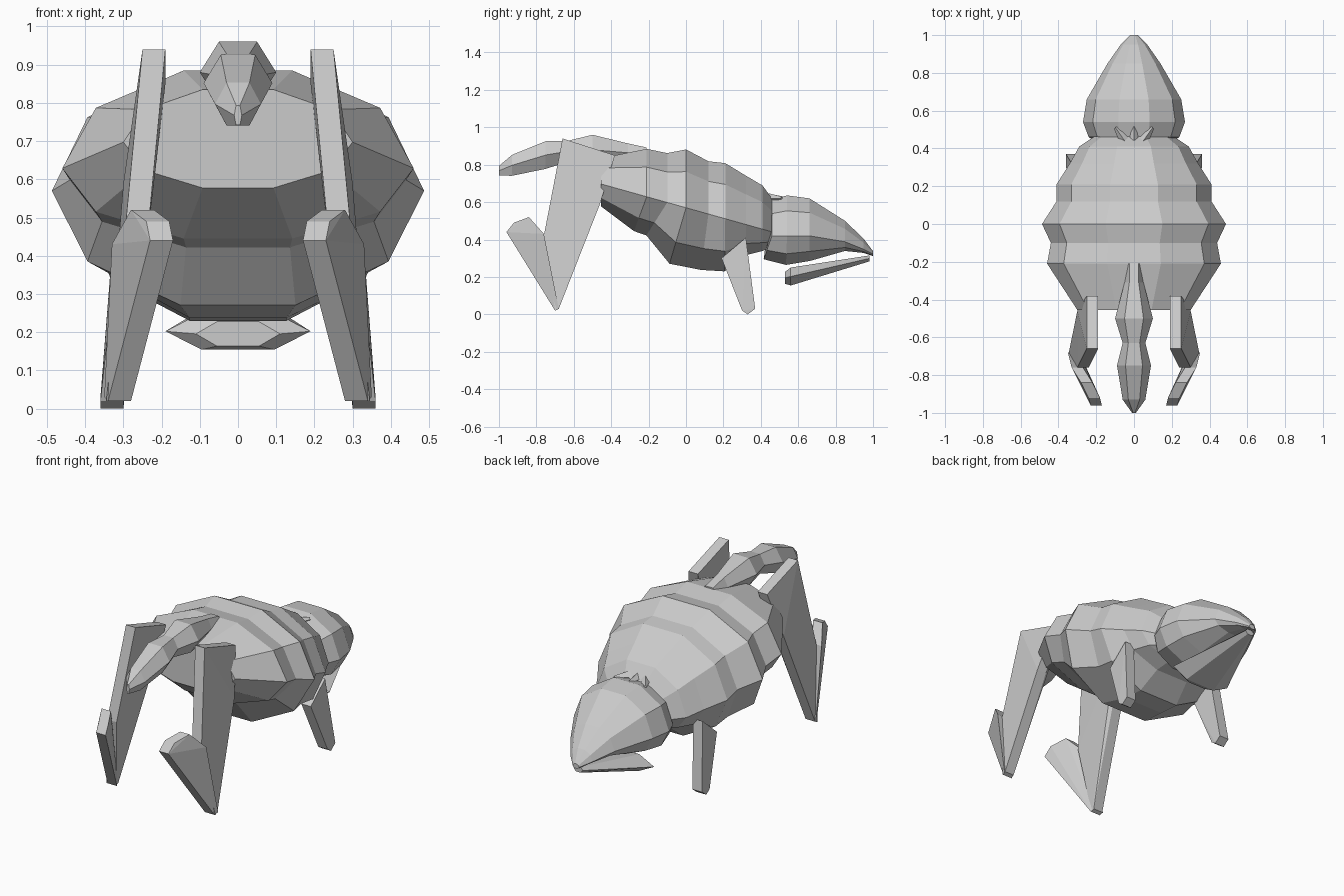
import bpy, bmesh
from math import sin, cos, pi
from mathutils import Vector

default_cube = bpy.data.objects.get("Cube")
if default_cube:
    bpy.data.objects.remove(default_cube, do_unlink=True)

# One plain grey for the whole creature
grey = (.6, .6, .6, 1)
shell = bpy.data.materials.new("shell grey")
shell.use_nodes = True
shell.diffuse_color = grey
shell.node_tree.nodes["Principled BSDF"].inputs["Base Color"].default_value = grey


def finish(name, bm):
    bmesh.ops.recalc_face_normals(bm, faces=bm.faces)
    mesh = bpy.data.meshes.new(name)
    bm.to_mesh(mesh)
    bm.free()
    mesh.materials.append(shell)
    part = bpy.data.objects.new(name, mesh)
    bpy.context.collection.objects.link(part)


def no_slant(y):
    return 0


def loft(name, sides, stations, middle, rise, drop, slant=no_slant):
    """Skin rings along y; each station is a position and a half width."""
    bm = bmesh.new()
    peak = cos(pi / sides)
    previous = None
    for y, width in stations:
        ring = []
        for step in range(sides):
            angle = 2 * pi * step / sides
            height = sin(angle) / peak
            below = max(0, -height)
            above = max(0, height)
            z = middle(y) + above * rise(y, width) - below * drop(y, width)
            ring.append(bm.verts.new((width * cos(angle), y - below * slant(y), z)))
        if previous:
            for step in range(sides):
                bm.faces.new((previous[step - 1], previous[step], ring[step], ring[step - 1]))
        else:
            bm.faces.new(ring)
        previous = ring
    bm.faces.new(previous)
    finish(name, bm)


def limb_pair(name, thickness, lean, sections):
    """Mirrored limbs; each section is x, then its front and back edge in y, z."""
    for side, sign in (("left", 1), ("right", -1)):
        bm = bmesh.new()
        for x, front_y, front_z, back_y, back_z in sections:
            turn = lean * (back_y - front_y) / 2
            for offset in (-thickness, thickness):
                bm.verts.new((sign * (x - turn + offset), front_y, front_z))
                bm.verts.new((sign * (x + turn + offset), back_y, back_z))
        bmesh.ops.convex_hull(bm, input=bm.verts)
        loose = [vert for vert in bm.verts if not vert.link_faces]
        bmesh.ops.delete(bm, geom=loose, context="VERTS")
        finish(side + "_" + name, bm)


# Segmented body: sloping axis, ridged width, belly swelling behind the middle
def body_middle(y):
    return .57 - .28 * y


def body_rise(y, width):
    return width * (.64 + .4 * y)


def body_drop(y, width):
    swelling = max(0, 1 - ((y - .13) / .22) ** 2)
    return width * (.4 + .33 * swelling)


def body_slant(y):
    return max(0, .12 - .4 * abs(y + .08))


loft("body", 10,
     [(-.455, .3), (-.21, .46), (-.1, .44), (0, .487), (.12, .41),
      (.21, .41), (.32, .34), (.41, .29), (.47, .2)],
     body_middle, body_rise, body_drop, body_slant)


# Pointed rear hood, drooping towards its tip
def hood_middle(y):
    return .42 - .8 * max(0, y - .65) ** 2


def hood_rise(y, width):
    return .8 * width


def hood_drop(y, width):
    return .01 + 2 * width ** 2


def hood_slant(y):
    return max(0, .55 - y) / 2


loft("hood", 10,
     [(.46, .24), (.54, .27), (.66, .25), (.85, .14), (.95, .07), (1, .02)],
     hood_middle, hood_rise, hood_drop, hood_slant)


# Thin plate hinged under the hood tip
def plate_middle(y):
    return .2 + .23 * (y - .55)


def plate_half_height(y, width):
    return .01 + .2 * width


loft("under_plate", 6, [(.53, .11), (.56, .19), (.98, .03)],
     plate_middle, plate_half_height, plate_half_height)


# Arched front snout with swollen joints
def snout_middle(y):
    return .88 - .45 * (y + .5) ** 2


def snout_half_height(y, width):
    return .02 + .6 * width


loft("snout", 6,
     [(-.21, .05), (-.31, .05), (-.5, .1), (-.63, .06), (-.75, .09), (-.93, .06), (-1, .01)],
     snout_middle, snout_half_height, snout_half_height)

# Front arms, folded claws and stubby rear legs
elbow = (.315, -.7, .02, -.68, .03)
limb_pair("front_arm", .03, 0,
          [(.22, -.66, .94, -.38, .85), (.27, -.76, .42, -.46, .59), elbow])
limb_pair("claw", .03, .5,
          [(.23, -.92, .49, -.84, .52), (.25, -.96, .44, -.76, .43), elbow])
limb_pair("rear_leg", .03, 0,
          [(.3, .19, .3, .32, .41), (.33, .3, .02, .33, 0), (.33, .33, 0, .37, .03)])

# Small frill of spikes where the hood meets the body
for name, x in (("left", .07), ("centre", 0), ("right", -.07)):
    bm = bmesh.new()
    bmesh.ops.create_cone(bm, segments=4, cap_ends=True, radius1=.03, radius2=.01, depth=.1)
    bmesh.ops.rotate(bm, verts=bm.verts, matrix=Vector((x, .1, 0)).to_track_quat("Z", "X").to_matrix())
    bmesh.ops.translate(bm, verts=bm.verts, vec=(x, .47, .62))
    finish(name + "_frill_spike", bm)
